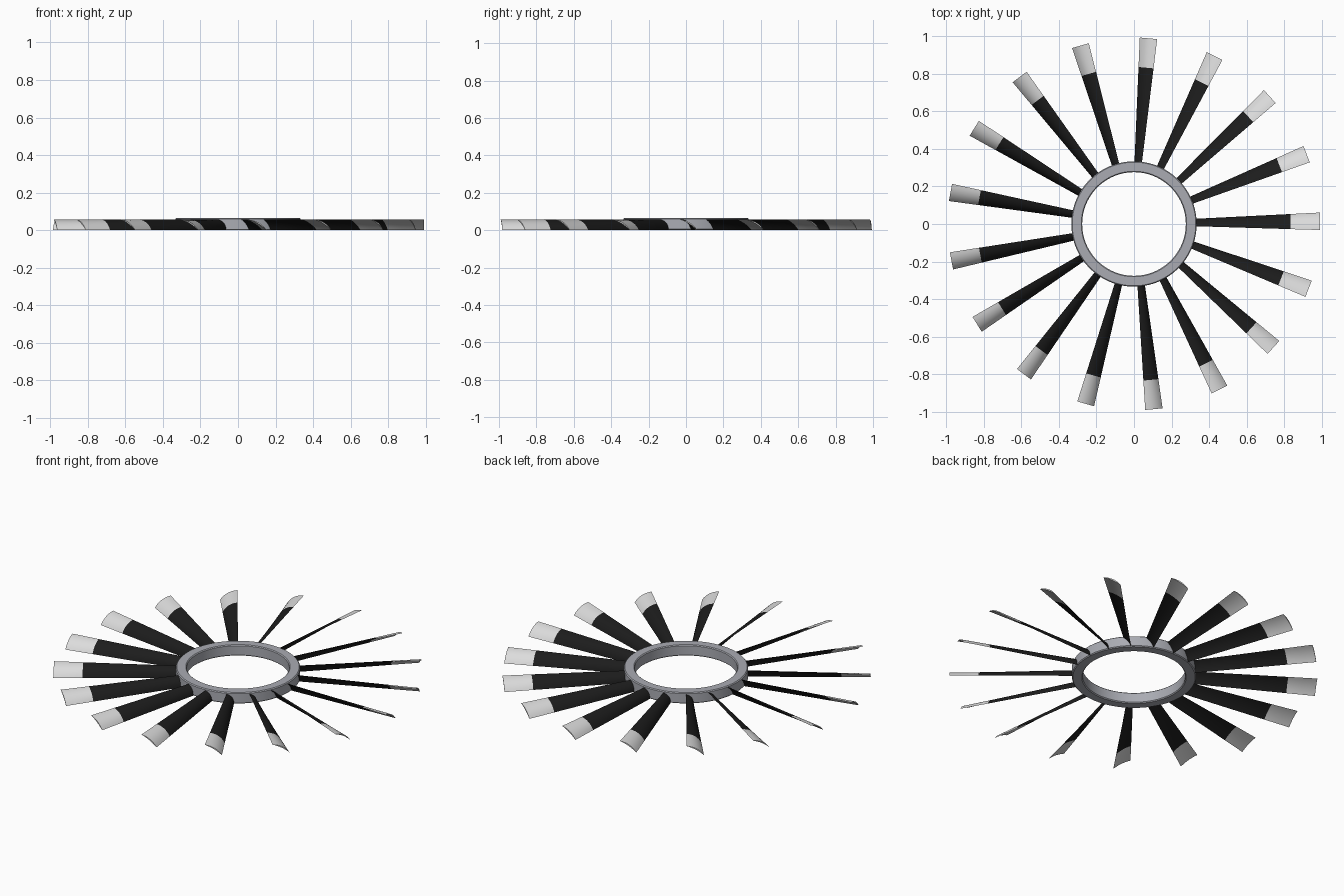
import bpy, bmesh, math
from mathutils import Vector

if "Cube" in bpy.data.objects:
    bpy.data.objects.remove(bpy.data.objects["Cube"])

def material(name, rgb):
    m = bpy.data.materials.new(name)
    m.diffuse_color = (*rgb, 1)
    m.use_nodes = True
    m.node_tree.nodes["Principled BSDF"].inputs["Base Color"].default_value = m.diffuse_color
    return m

black = material("matte black", (0.012, 0.012, 0.012))
white = material("pale tip", (0.72, 0.72, 0.72))
grey = material("ring grey", (0.40, 0.41, 0.45))

BLADES, STEPS = 17, 8
R_ROOT, R_BAND, R_TIP = 0.315, 0.835, 0.992

def finish(obj, angle=35):
    bpy.ops.object.select_all(action='DESELECT')
    obj.select_set(True)
    bpy.context.view_layer.objects.active = obj
    bpy.ops.object.shade_smooth_by_angle(angle=math.radians(angle))

def section(r):
    """Closed cambered section: high trailing edge to low leading edge."""
    t = (r - 0.33) / (R_TIP - 0.33)
    high = Vector((r, -0.012 - 0.020 * t, 0.056))
    low = Vector((r, 0.028 + 0.033 * t, 0.001))
    chord = low - high
    normal = Vector((0, -chord.z, chord.y)).normalized()
    def arc(sag, i):
        u = i / STEPS
        return high + chord * u + normal * (4 * sag * u * (1 - u))
    top = [arc(0.013, i) for i in range(STEPS + 1)]
    under = [arc(0.006, i) for i in range(STEPS - 1, 0, -1)]
    return top + under

# One blade: lofted sections, black body and pale tip
bm = bmesh.new()
radii = [R_ROOT, 0.49, 0.66, R_BAND, 0.915, R_TIP]
loops = [[bm.verts.new(p) for p in section(r)] for r in radii]
for k in range(len(radii) - 1):
    a, b = loops[k], loops[k + 1]
    n = len(a)
    for i in range(n):
        j = (i + 1) % n
        f = bm.faces.new((a[i], a[j], b[j], b[i]))
        f.material_index = 1 if radii[k] >= R_BAND else 0
bm.faces.new(loops[0])
bm.faces.new(loops[-1]).material_index = 1
bmesh.ops.recalc_face_normals(bm, faces=bm.faces[:])
blade_mesh = bpy.data.meshes.new("blade")
bm.to_mesh(blade_mesh)
bm.free()
blade_mesh.materials.append(black)
blade_mesh.materials.append(white)

# Blades share the mesh and are spaced evenly around the ring
for k in range(BLADES):
    blade = bpy.data.objects.new(f"blade_{k + 1}", blade_mesh)
    blade.rotation_euler.z = math.tau * k / BLADES
    bpy.context.collection.objects.link(blade)
    if k == 0:
        finish(blade)

# Hub ring: revolved rectangle with small chamfers
RI, RO, Z0, Z1, C = 0.276, 0.334, 0.0, 0.065, 0.005
profile = [(RI + C, Z0), (RO - C, Z0), (RO, Z0 + C), (RO, Z1 - C),
           (RO - C, Z1), (RI + C, Z1), (RI, Z1 - C), (RI, Z0 + C)]
SEG = 96
bm = bmesh.new()
rings = [[bm.verts.new((r * math.cos(math.tau * s / SEG), r * math.sin(math.tau * s / SEG), z))
          for r, z in profile] for s in range(SEG)]
for s in range(SEG):
    a, b = rings[s], rings[(s + 1) % SEG]
    for i in range(len(profile)):
        j = (i + 1) % len(profile)
        bm.faces.new((a[i], b[i], b[j], a[j]))
bmesh.ops.recalc_face_normals(bm, faces=bm.faces[:])
mesh = bpy.data.meshes.new("hub_ring")
bm.to_mesh(mesh)
bm.free()
mesh.materials.append(grey)
ring = bpy.data.objects.new("hub_ring", mesh)
bpy.context.collection.objects.link(ring)
finish(ring)
